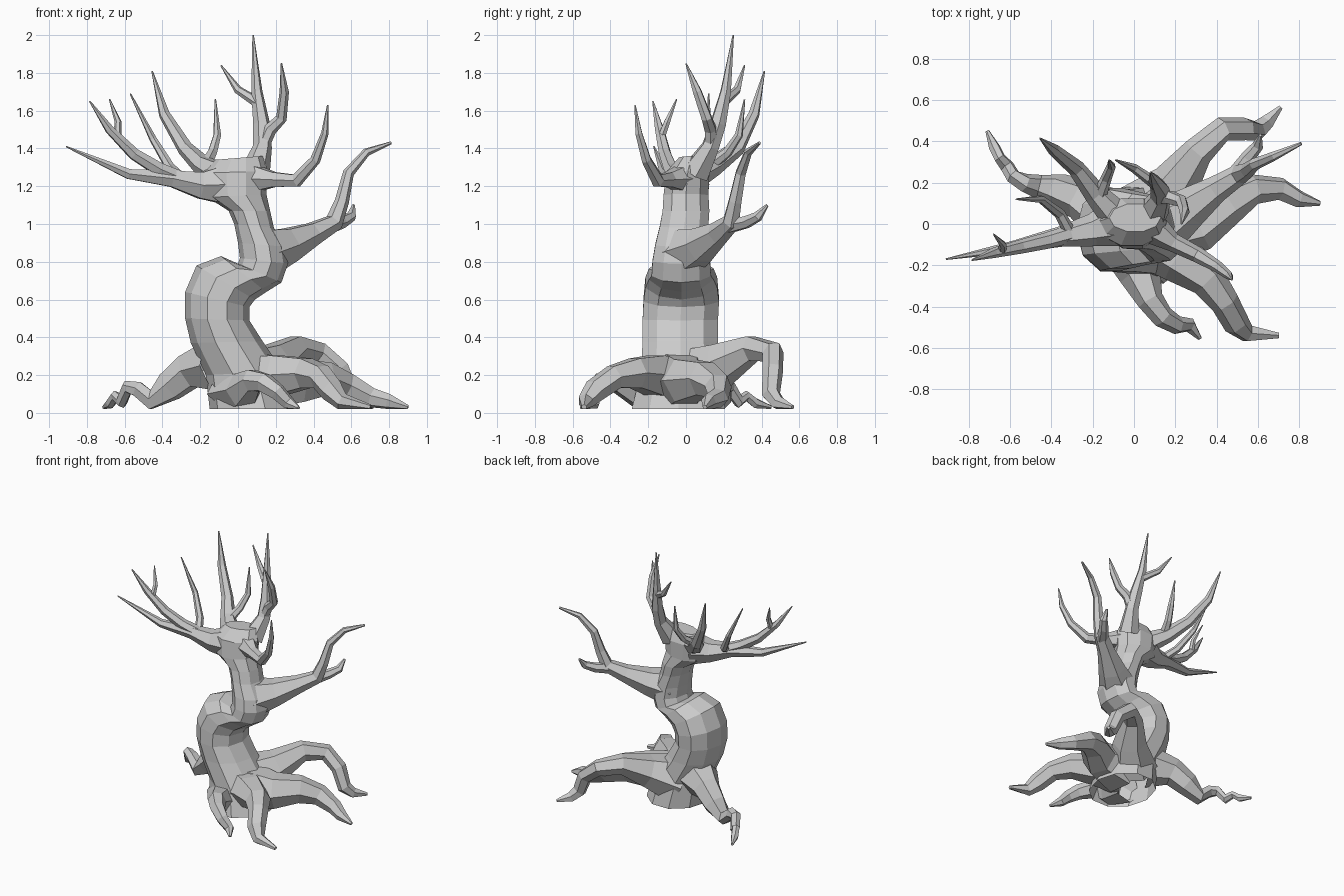
import bpy, math
from mathutils import Vector


def skin(name, rings, open_base=False):
    """Bridge equal-sized rings into a flat-shaded mesh."""
    n = len(rings[0])
    verts = [(p.x, p.y, max(p.z, 0.02)) for r in rings for p in r]
    faces = [tuple(range(len(verts) - n, len(verts)))]
    if not open_base:
        faces.append(tuple(range(n))[::-1])
    for i in range(len(rings) - 1):
        for j in range(n):
            k = (j + 1) % n
            faces.append((i * n + j, i * n + k, (i + 1) * n + k, (i + 1) * n + j))
    me = bpy.data.meshes.new(name)
    me.from_pydata(verts, [], faces)
    ob = bpy.data.objects.new(name, me)
    bpy.context.collection.objects.link(ob)
    return ob


def limb(name, pts, sides=6):
    """Tapered tube through (x, y, z, radius) points, its start left open inside the trunk."""
    pos = [Vector(p[:3]) for p in pts]
    rings, u = [], None
    for i, p in enumerate(pos):
        a = (p - pos[i - 1]).normalized() if i else Vector()
        b = (pos[i + 1] - p).normalized() if i < len(pos) - 1 else Vector()
        t = (a + b).normalized()
        if u is None:
            u = Vector((0, 0, 1)) if abs(t.z) < 0.8 else Vector((0, 1, 0))
        u = (u - t * u.dot(t)).normalized()
        v = t.cross(u)
        ring = []
        for j in range(sides):
            w = 2 * math.pi * (j + 0.5) / sides
            ring.append(p + pts[i][3] * (u * math.cos(w) + v * math.sin(w)))
        rings.append(ring)
    return skin(name, rings, True)


# Trunk: left edge (x, z), right edge (x, z), centre y, half depth
profile = [
    (-.15, .00, .30, .00, -.04, .26), (-.17, .20, .24, .22, -.03, .22),
    (-.25, .37, .13, .38, -.03, .21), (-.28, .50, .06, .49, -.03, .21),
    (-.28, .64, .06, .56, -.025, .21), (-.22, .78, .09, .60, -.025, .20),
    (-.09, .83, .15, .64, -.025, .18), (0, .79, .23, .69, -.025, .165),
    (.01, .82, .265, .79, -.025, .16), (0, .90, .25, .88, -.02, .15),
    (-.02, 1.0, .19, .98, -.01, .135), (-.05, 1.07, .17, 1.07, 0, .13),
    (-.16, 1.14, .15, 1.16, 0, .125), (-.18, 1.27, .16, 1.28, .01, .12),
    (-.12, 1.34, .13, 1.36, .03, .07)]
trunk_rings = []
for xl, zl, xr, zr, yc, yr in profile:
    c = Vector(((xl + xr) / 2, yc, (zl + zr) / 2))
    h = Vector(((xr - xl) / 2, 0, (zr - zl) / 2))
    trunk_rings.append([c + h * math.cos(j * math.pi / 5)
                        + Vector((0, yr, 0)) * math.sin(j * math.pi / 5)
                        for j in range(10)])
skin("trunk", trunk_rings, True)

# Left crown limb and its prongs
limb("left_limb", [(-.07, .01, 1.21, .12), (-.20, -.03, 1.205, .08), (-.35, -.06, 1.24, .05),
                   (-.58, -.11, 1.265, .03), (-.91, -.17, 1.41, .004)])
limb("left_upper_prong", [(-.28, -.04, 1.23, .045), (-.42, -.08, 1.29, .04), (-.55, -.11, 1.37, .034),
                          (-.68, -.14, 1.50, .025), (-.785, -.175, 1.65, .004)])
limb("left_spur", [(-.64, -.13, 1.46, .022), (-.635, -.10, 1.54, .018), (-.68, -.05, 1.66, .004)])
limb("left_back_prong", [(-.31, -.04, 1.25, .03), (-.36, .05, 1.30, .027), (-.45, .12, 1.45, .02),
                         (-.57, .12, 1.69, .004)])

# Back crown limb
limb("back_limb", [(-.08, .03, 1.25, .08), (-.19, .15, 1.31, .055), (-.28, .27, 1.40, .042),
                   (-.39, .36, 1.58, .03), (-.455, .415, 1.81, .004)])
limb("back_spur", [(-.17, .13, 1.31, .035), (-.135, .22, 1.38, .027), (-.11, .28, 1.47, .022),
                   (-.12, .31, 1.66, .004)])

# Top crown limb
limb("top_limb", [(.09, .05, 1.27, .08), (.13, .13, 1.41, .05), (.125, .17, 1.53, .045),
                  (.10, .21, 1.70, .03), (.08, .25, 2.0, .004)])
limb("top_left_spur", [(.11, .19, 1.64, .03), (.0, .27, 1.71, .022), (-.09, .31, 1.84, .004)])
limb("top_right_spur", [(.13, .13, 1.41, .035), (.17, .13, 1.50, .035), (.23, .11, 1.56, .03),
                        (.245, .06, 1.70, .025), (.23, 0, 1.85, .004)])

# Right-hand limbs
limb("right_front_limb", [(.09, -.02, 1.24, .08), (.19, -.09, 1.235, .045), (.31, -.15, 1.23, .038),
                          (.41, -.21, 1.34, .028), (.46, -.25, 1.48, .02), (.475, -.27, 1.63, .004)])
limb("right_lower_limb", [(.14, -.01, .85, .14), (.27, .08, .89, .10), (.40, .17, .95, .065),
                          (.51, .24, 1.01, .05), (.55, .26, 1.12, .038), (.585, .29, 1.27, .03),
                          (.68, .33, 1.38, .022), (.81, .39, 1.43, .008)])
limb("right_lower_spur", [(.48, .22, .99, .045), (.55, .32, 1.01, .035), (.60, .38, 1.04, .028),
                          (.612, .43, 1.10, .008)])

# Roots
limb("left_root", [(-.12, .03, .25, .15), (-.26, .12, .22, .10), (-.36, .16, .14, .085),
                   (-.46, .18, .065, .06), (-.53, .20, .125, .045), (-.585, .23, .135, .038),
                   (-.615, .28, .06, .035), (-.65, .32, .09, .028), (-.675, .37, .05, .028),
                   (-.71, .45, .03, .01)])
limb("back_right_root", [(.05, .04, .18, .18), (.20, .19, .26, .12), (.31, .35, .34, .075),
                         (.43, .46, .32, .06), (.54, .46, .23, .055), (.595, .45, .10, .05),
                         (.64, .49, .05, .04), (.71, .565, .03, .012)])
limb("right_root", [(.10, -.03, .16, .18), (.32, .0, .17, .13), (.46, .10, .18, .10),
                    (.58, .17, .14, .075), (.71, .17, .08, .055), (.80, .12, .06, .042),
                    (.90, .10, .03, .012)])
limb("front_right_root", [(.06, -.05, .16, .16), (.22, -.17, .20, .12), (.36, -.27, .21, .09),
                          (.44, -.38, .19, .07), (.495, -.48, .12, .065), (.55, -.53, .06, .045),
                          (.70, -.54, .03, .015)])
limb("front_root", [(-.01, -.10, .10, .16), (.03, -.25, .12, .10), (.08, -.37, .17, .065),
                    (.14, -.45, .16, .055), (.21, -.49, .11, .045), (.27, -.49, .05, .035),
                    (.32, -.555, .025, .01)])
